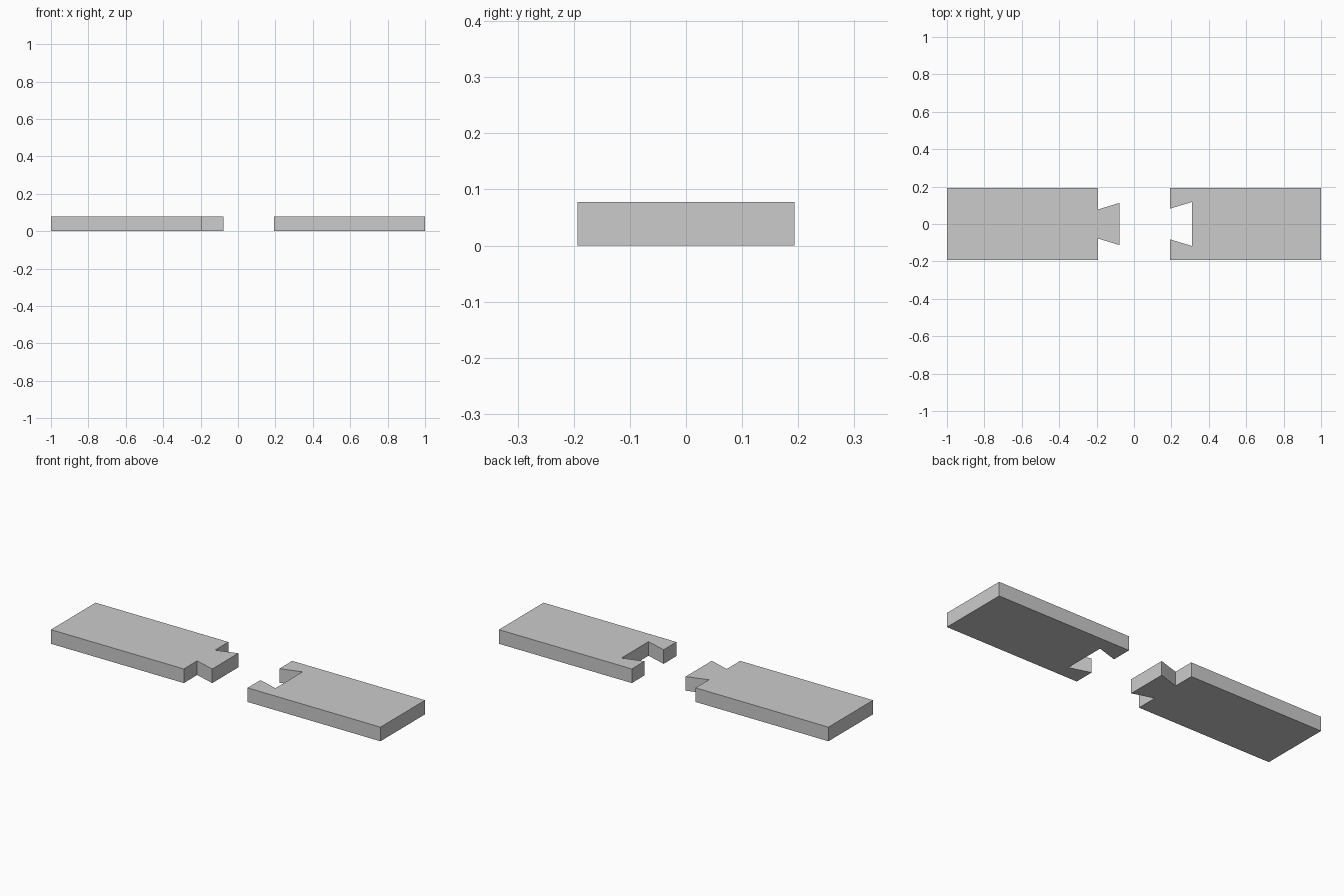
import bpy, bmesh

if "Cube" in bpy.data.objects:
    bpy.data.objects.remove(bpy.data.objects["Cube"])

HALF_W = 0.1935     # half board width
THICK = 0.0774      # board thickness
SHOULDER = 0.1935   # distance of each board's joint edge from centre
DEPTH = 0.1161      # joint length along x


def board(name, half_outline):
    """Extrude a plan outline, given for +y and mirrored to -y."""
    outline = half_outline + [(x, -y) for x, y in reversed(half_outline)]
    bm = bmesh.new()
    face = bm.faces.new([bm.verts.new((x, y, 0)) for x, y in outline])
    ext = bmesh.ops.extrude_face_region(bm, geom=[face])
    top = [v for v in ext["geom"] if isinstance(v, bmesh.types.BMVert)]
    bmesh.ops.translate(bm, verts=top, vec=(0, 0, THICK))
    bmesh.ops.recalc_face_normals(bm, faces=bm.faces)
    mesh = bpy.data.meshes.new(name)
    bm.to_mesh(mesh)
    bm.free()
    obj = bpy.data.objects.new(name, mesh)
    bpy.context.collection.objects.link(obj)
    return obj


# Left board with the flared dovetail
board("tail_board", [
    (-1, HALF_W), (-SHOULDER, HALF_W),
    (-SHOULDER, 0.0774), (-SHOULDER + DEPTH, 0.1129)])

# Right board with the matching, slightly wider socket
board("socket_board", [
    (1, HALF_W), (SHOULDER, HALF_W),
    (SHOULDER, 0.0823), (SHOULDER + DEPTH, 0.1177)])
